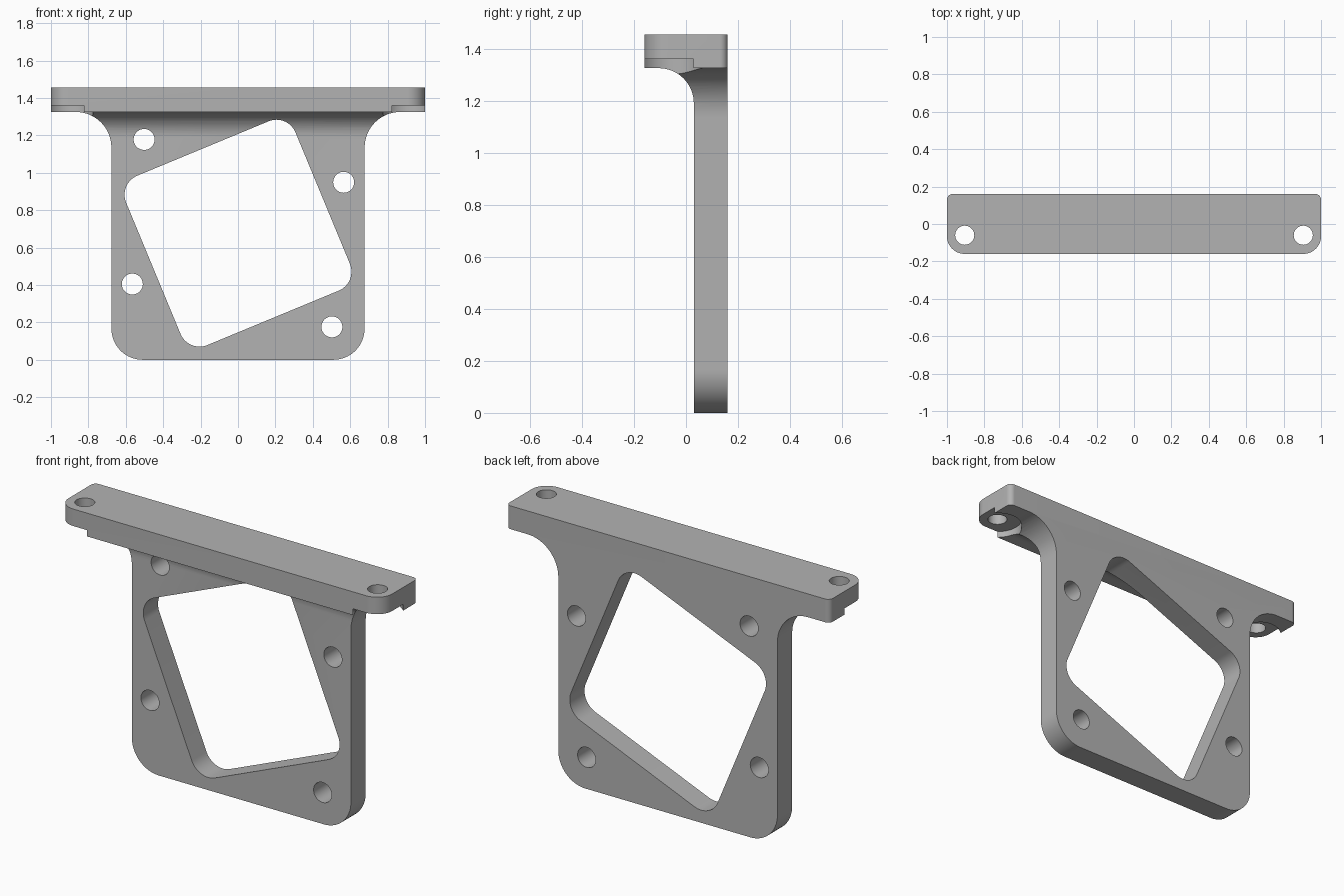
import bpy
import bmesh
import math
from mathutils import Vector, Matrix

cube = bpy.data.objects.get("Cube")
if cube:
    bpy.data.objects.remove(cube, do_unlink=True)

grey = bpy.data.materials.new("plain grey")
grey.use_nodes = True
grey.diffuse_color = (0.45, 0.45, 0.45, 1)
grey.node_tree.nodes["Principled BSDF"].inputs["Base Color"].default_value = (0.45, 0.45, 0.45, 1)


def fillet(corners, steps=16):
    """Round every (x, y, radius) corner of a closed outline."""
    pts = []
    for i, (x, y, r) in enumerate(corners):
        p = Vector((x, y))
        if r == 0:
            pts.append(p)
            continue
        a = (Vector(corners[i - 1][:2]) - p).normalized()
        b = (Vector(corners[(i + 1) % len(corners)][:2]) - p).normalized()
        half = a.angle(b) / 2
        centre = p + (a + b).normalized() * (r / math.sin(half))
        start = p + a * (r / math.tan(half)) - centre
        end = p + b * (r / math.tan(half)) - centre
        turn = math.atan2(start.x * end.y - start.y * end.x, start.dot(end))
        for k in range(steps + 1):
            pts.append(centre + Matrix.Rotation(turn * k / steps, 2) @ start)
    return pts


def circle(x, y, r, n=48):
    return [Vector((x + r * math.cos(math.tau * k / n), y + r * math.sin(math.tau * k / n)))
            for k in range(n)]


PLACE = {"x": lambda p, d: (d, p.x, p.y),
         "y": lambda p, d: (p.x, d, p.y),
         "z": lambda p, d: (p.x, p.y, d)}


def prism(name, outline, axis, low, high):
    """Extrude an outline along an axis."""
    bm = bmesh.new()
    face = bm.faces.new([bm.verts.new(PLACE[axis](p, low)) for p in outline])
    new = bmesh.ops.extrude_face_region(bm, geom=[face])["geom"]
    shift = Vector(PLACE[axis](Vector((0, 0)), high - low))
    bmesh.ops.translate(bm, vec=shift, verts=[v for v in new if isinstance(v, bmesh.types.BMVert)])
    bmesh.ops.recalc_face_normals(bm, faces=bm.faces)
    mesh = bpy.data.meshes.new(name)
    bm.to_mesh(mesh)
    bm.free()
    mesh.materials.append(grey)
    obj = bpy.data.objects.new(name, mesh)
    bpy.context.collection.objects.link(obj)
    return obj


# Main sizes
TOP, UNDER, BACK, FACE = 1.455, 1.325, 0.16, 0.03
HALF = 0.677

# Front outline: flange, flared shoulders and rounded plate
right_side = [(1, TOP, 0), (1, UNDER, 0), (HALF, UNDER, 0.19), (HALF, 0, 0.167)]
front = right_side + [(-x, z, r) for x, z, r in reversed(right_side)]
bracket = prism("bracket", fillet(front), "y", -BACK, BACK)

# Side outline: L section with an inner fillet
side = [(-BACK, TOP, 0), (BACK, TOP, 0), (BACK, 0, 0), (FACE, 0, 0),
        (FACE, UNDER, 0.135), (-BACK, UNDER, 0)]
side = [(y, z + (0.1 if z == TOP else -0.1 if z == 0 else 0), r) for y, z, r in side]
side = [(y + (0.1 if y == BACK else 0), z, r) for y, z, r in side]
section = prism("side_section", fillet(side), "x", -1.2, 1.2)

# Top outline: flange with large front corners and small back corners
top = [(-1, -BACK, 0.095), (1, -BACK, 0.095), (1, BACK, 0.03), (-1, BACK, 0.03)]
flange_plan = prism("flange_plan", fillet(top), "z", -0.2, 1.7)

# Tilted square window
tilt = Matrix.Rotation(math.radians(22.5), 2)
window = []
for sx, sz in ((-1, -1), (1, -1), (1, 1), (-1, 1)):
    p = tilt @ Vector((sx * 0.49, sz * 0.49)) + Vector((0, 0.677))
    window.append((p.x, p.y, 0.11))
cuts = [prism("window_cutter", fillet(window), "y", -0.5, 0.5)]

# Four plate holes, opposite pairs about the window centre
for x, z in ((0.502, -0.501), (0.565, 0.272)):
    for s in (1, -1):
        cuts.append(prism("plate_hole_cutter", circle(s * x, 0.677 + s * z, 0.056), "y", -0.5, 0.5))

# Flange screw holes with shallow seats underneath
for s in (1, -1):
    cuts.append(prism("screw_hole_cutter", circle(s * 0.905, -0.06, 0.051), "z", 1.1, 1.7))
    cuts.append(prism("screw_seat_cutter", circle(s * 0.905, -0.06, 0.13, 96), "z", 1.15, 1.36))

# Combine the solids
bpy.context.view_layer.objects.active = bracket
tools = [(section, "INTERSECT"), (flange_plan, "INTERSECT")] + [(c, "DIFFERENCE") for c in cuts]
for tool, operation in tools:
    mod = bracket.modifiers.new(tool.name, "BOOLEAN")
    mod.object, mod.operation, mod.solver = tool, operation, "EXACT"
    bpy.ops.object.modifier_apply(modifier=mod.name)
    bpy.data.objects.remove(tool, do_unlink=True)

bpy.ops.object.select_all(action="DESELECT")
bracket.select_set(True)
bpy.ops.object.shade_smooth_by_angle(angle=math.radians(30))
